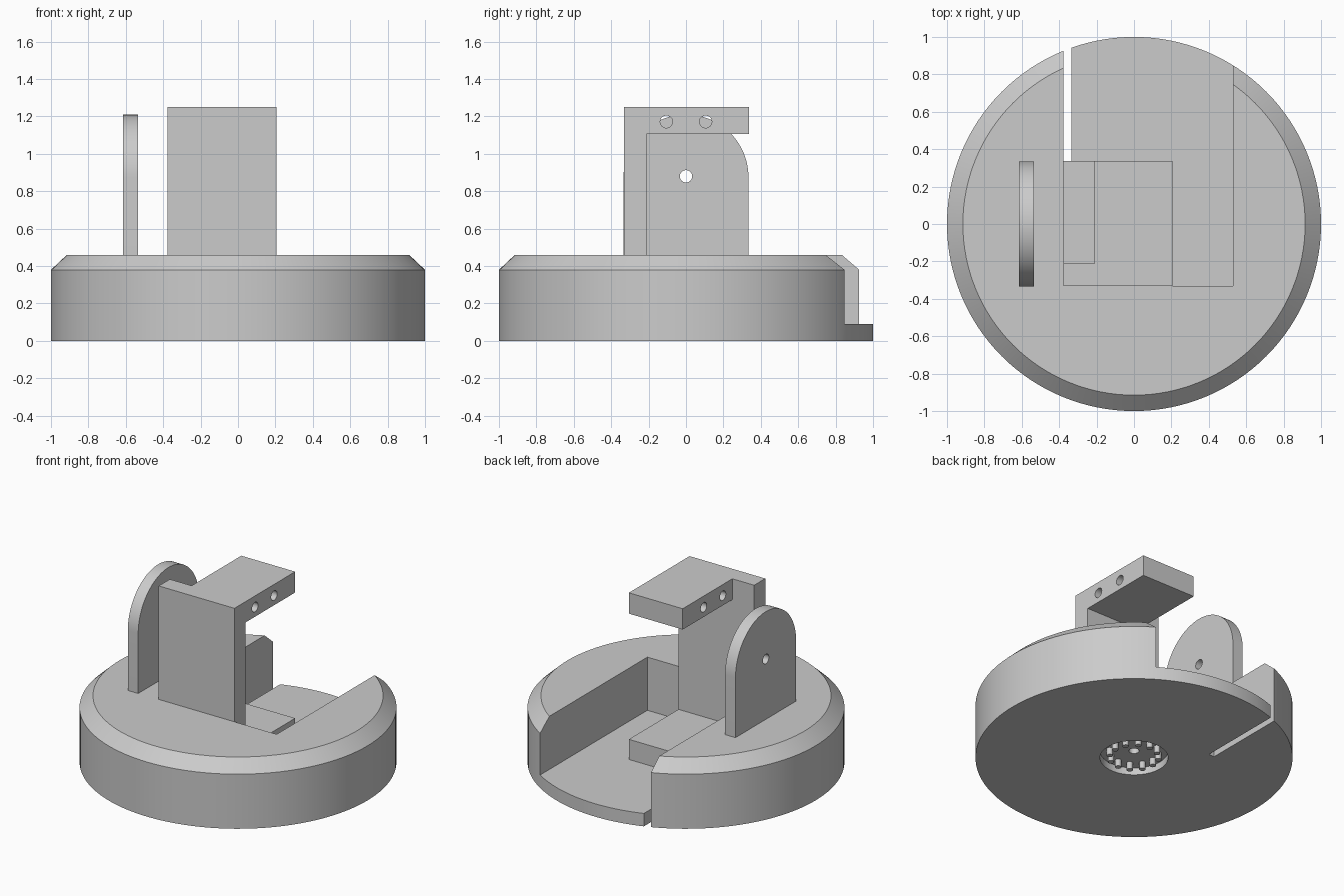
import bpy, bmesh, math
from mathutils import Matrix, Vector

if "Cube" in bpy.data.objects:
    bpy.data.objects.remove(bpy.data.objects["Cube"], do_unlink=True)

grey = bpy.data.materials.new("plain_grey")
grey.use_nodes = True
grey.diffuse_color = (0.6, 0.6, 0.6, 1)
grey.node_tree.nodes["Principled BSDF"].inputs["Base Color"].default_value = (0.6, 0.6, 0.6, 1)


def finish(name, bm):
    bmesh.ops.recalc_face_normals(bm, faces=bm.faces)
    mesh = bpy.data.meshes.new(name)
    bm.to_mesh(mesh)
    bm.free()
    mesh.materials.append(grey)
    ob = bpy.data.objects.new(name, mesh)
    bpy.context.collection.objects.link(ob)
    return ob


def box(name, lo, hi):
    bm = bmesh.new()
    lo, hi = Vector(lo), Vector(hi)
    size = Matrix.Diagonal((*(hi - lo), 1))
    bmesh.ops.create_cube(bm, size=1, matrix=Matrix.Translation((lo + hi) / 2) @ size)
    return finish(name, bm)


def prism(name, outline, direction):
    """Extrude a closed outline along a direction."""
    bm = bmesh.new()
    face = bm.faces.new([bm.verts.new(p) for p in outline])
    new = bmesh.ops.extrude_face_region(bm, geom=[face])["geom"]
    verts = [v for v in new if isinstance(v, bmesh.types.BMVert)]
    bmesh.ops.translate(bm, verts=verts, vec=direction)
    return finish(name, bm)


def arc(radius, start, end, steps):
    for i in range(steps):
        a = math.radians(start + (end - start) * i / steps)
        yield radius * math.cos(a), radius * math.sin(a)


def rod_z(name, radius, x, y, z0, z1, steps=48):
    ring = [(x + u, y + v, z0) for u, v in arc(radius, 0, 360, steps)]
    return prism(name, ring, (0, 0, z1 - z0))


def rod_x(name, radius, y, z, x0, x1):
    ring = [(x0, y + u, z + v) for u, v in arc(radius, 0, 360, 32)]
    return prism(name, ring, (x1 - x0, 0, 0))


def combine(ob, others, operation):
    """Apply booleans and discard the helper objects."""
    for other in others:
        other.hide_render = True
        mod = ob.modifiers.new("boolean", "BOOLEAN")
        mod.operation, mod.solver, mod.object = operation, "EXACT", other
    bpy.context.view_layer.update()
    graph = bpy.context.evaluated_depsgraph_get()
    mesh = bpy.data.meshes.new_from_object(ob.evaluated_get(graph))
    ob.modifiers.clear()
    ob.data = mesh
    for other in others:
        bpy.data.objects.remove(other, do_unlink=True)


FLOOR, RIM, TOP = 0.09, 0.38, 0.46
LEFT, RIGHT = -0.378, 0.205
FRONT, INNER, BACK = -0.332, -0.21, 0.336

# Round base with a chamfered upper rim
bm = bmesh.new()
rings = [[bm.verts.new((u, v, z)) for u, v in arc(r, 0, 360, 128)]
         for r, z in ((1, 0), (1, RIM), (0.915, TOP))]
bm.faces.new(rings[0])
bm.faces.new(rings[-1])
for low, high in zip(rings, rings[1:]):
    for i in range(len(low)):
        bm.faces.new((low[i - 1], low[i], high[i], high[i - 1]))
base = finish("round_base", bm)

# Open pocket, floor slot and underside recess
combine(base, [
    box("pocket_cutter", (LEFT, FRONT, FLOOR), (0.53, 1.2, 1)),
    box("slot_cutter", (LEFT, BACK, -0.1), (-0.335, 1.2, 0.2)),
    rod_z("recess_cutter", 0.215, 0, 0, -0.1, 0.05, 64),
    rod_z("centre_hole_cutter", 0.032, 0, 0, 0.03, 0.12),
], "DIFFERENCE")

# Ring of small pins inside the recess
pins = []
for x, y in arc(0.155, 0, 360, 12):
    pins.append(rod_z("recess_pin", 0.02, x, y, 0, 0.055, 16))

# Bracket: upright wall, overhanging top plate and foot block
bracket = box("bracket", (LEFT, FRONT, FLOOR), (RIGHT, INNER, 1.25))
combine(bracket, [
    box("top_plate", (INNER, INNER - 0.05, 1.105), (RIGHT, BACK, 1.25)),
    box("foot_block", (LEFT, INNER - 0.05, FLOOR), (RIGHT, BACK, 0.23)),
], "UNION")
combine(bracket, [rod_x("plate_hole_cutter", 0.033, y, 1.172, -0.3, 0.3)
                  for y in (-0.105, 0.105)], "DIFFERENCE")

# Round-topped side plate with a pivot hole
X0, X1, PIVOT = -0.615, -0.535, 0.876
outline = [(X0, u, PIVOT + v) for u, v in arc(0.334, 0, 180, 48)]
outline += [(X0, -0.334, PIVOT), (X0, -0.334, TOP), (X0, 0.334, TOP)]
side_plate = prism("side_plate", outline, (X1 - X0, 0, 0))
combine(side_plate, [rod_x("pivot_hole_cutter", 0.033, 0, 0.88, -0.7, -0.45)], "DIFFERENCE")

# Smooth shading on curved walls, sharp edges kept
bpy.ops.object.select_all(action="DESELECT")
for ob in [base, bracket, side_plate] + pins:
    ob.select_set(True)
bpy.context.view_layer.objects.active = base
bpy.ops.object.shade_smooth_by_angle(angle=math.radians(30))
